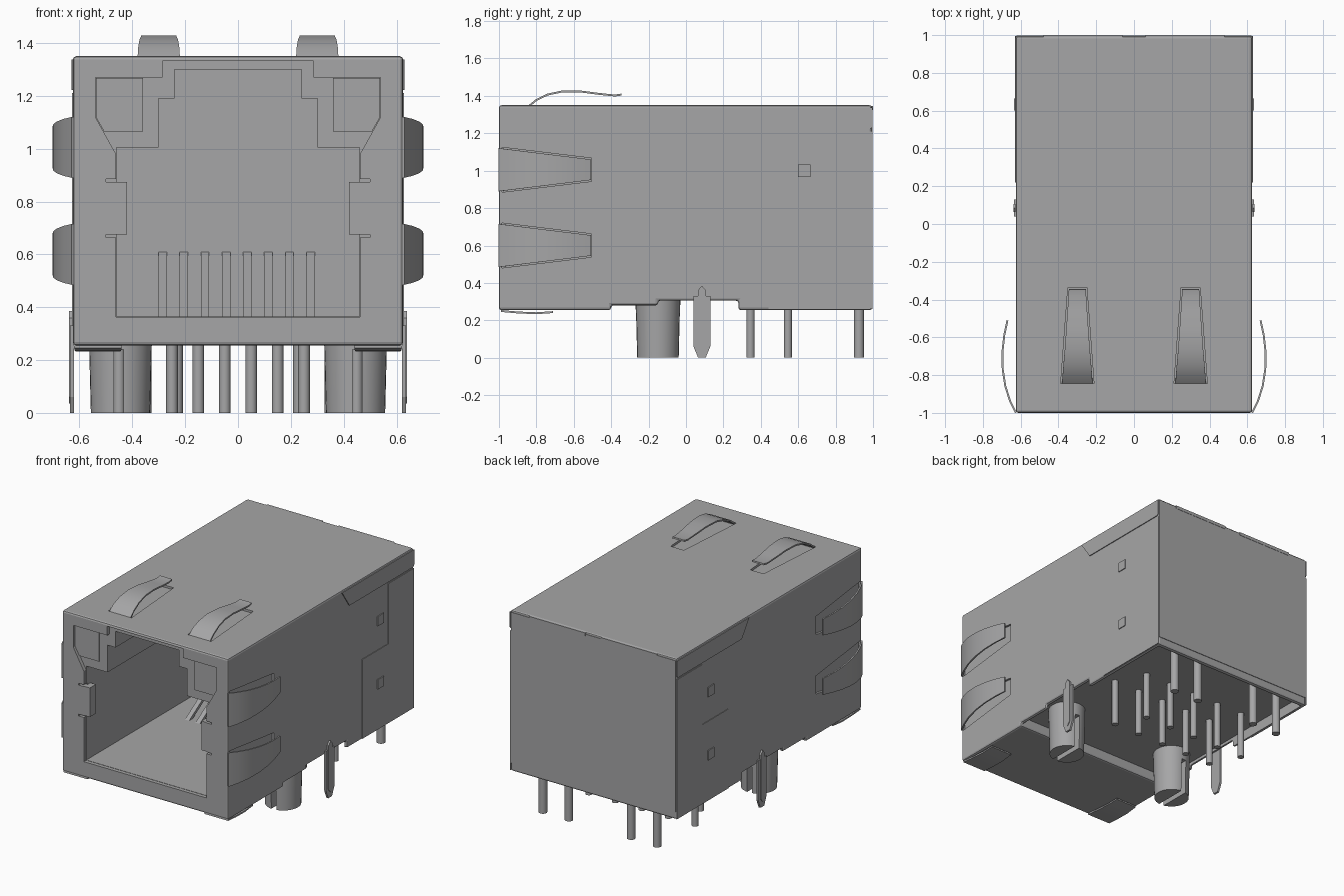
import bpy, bmesh, math
from mathutils import Vector

cube = bpy.data.objects.get("Cube")
if cube:
    bpy.data.objects.remove(cube, do_unlink=True)

GREY = (0.38, 0.38, 0.385, 1)
metal = bpy.data.materials.new("plain grey")
metal.use_nodes = True
metal.diffuse_color = GREY
metal.node_tree.nodes["Principled BSDF"].inputs["Base Color"].default_value = GREY


def add(name, bm):
    bmesh.ops.recalc_face_normals(bm, faces=bm.faces)
    mesh = bpy.data.meshes.new(name)
    bm.to_mesh(mesh)
    bm.free()
    mesh.materials.append(metal)
    ob = bpy.data.objects.new(name, mesh)
    bpy.context.collection.objects.link(ob)
    return ob


def prism(name, pts, axis, a, b):
    """Extrude a 2D outline from a to b along the given axis."""
    bm = bmesh.new()

    def place(p, d):
        return {"x": (d, p[0], p[1]), "y": (p[0], d, p[1]), "z": (p[0], p[1], d)}[axis]
    face = bm.faces.new([bm.verts.new(place(p, a)) for p in pts])
    new = bmesh.ops.extrude_face_region(bm, geom=[face])["geom"]
    shift = Vector(place((0, 0), b - a))
    bmesh.ops.translate(bm, verts=[v for v in new if isinstance(v, bmesh.types.BMVert)], vec=shift)
    return add(name, bm)


def box(name, x0, x1, y0, y1, z0, z1):
    return prism(name, [(x0, y0), (x1, y0), (x1, y1), (x0, y1)], "z", z0, z1)


def bake(ob):
    deps = bpy.context.evaluated_depsgraph_get()
    mesh = bpy.data.meshes.new_from_object(ob.evaluated_get(deps))
    ob.modifiers.clear()
    ob.data = mesh


def cut(ob, cutters):
    for c in cutters:
        m = ob.modifiers.new("cut", "BOOLEAN")
        m.operation = "DIFFERENCE"
        m.solver = "EXACT"
        m.object = c
    bake(ob)
    for c in cutters:
        bpy.data.objects.remove(c, do_unlink=True)


def smooth(ob):
    bpy.ops.object.select_all(action="DESELECT")
    ob.select_set(True)
    bpy.context.view_layer.objects.active = ob
    bpy.ops.object.shade_smooth_by_angle(angle=math.radians(35))


def cylinder(name, x, y, r0, r1, z0, z1, sides):
    bm = bmesh.new()
    bmesh.ops.create_cone(bm, cap_ends=True, segments=sides, radius1=r0, radius2=r1, depth=z1 - z0)
    bmesh.ops.translate(bm, verts=bm.verts, vec=(x, y, (z0 + z1) / 2))
    return add(name, bm)


def mirrored(half):
    """Close a right-hand outline (bottom to top) with its mirror image."""
    return half + [(-x, z) for x, z in reversed(half)]


def spring(name, base, normal, across, path):
    """Bowed, tapering contact strip; path holds (y, lift, half width)."""
    bm = bmesh.new()
    rows = []
    for y, lift, hw in path:
        c = Vector(base) + Vector((0, y, 0)) + Vector(normal) * lift
        rows.append([bm.verts.new(c + Vector(across) * s * hw) for s in (-1, 1)])
    for p, q in zip(rows, rows[1:]):
        bm.faces.new((p[0], p[1], q[1], q[0]))
    ob = add(name, bm)
    m = ob.modifiers.new("thickness", "SOLIDIFY")
    m.thickness = 0.01
    m.offset = 0
    bake(ob)
    smooth(ob)


W = 0.625

# Shell with stepped lower edge
side = [(-1, .255), (-.4, .255), (-.4, .28), (-.15, .28), (-.15, .305), (.28, .305),
        (.28, .255), (.994, .255), (.994, 1.35), (-1, 1.35)]
shell = prism("shell", side, "x", -W, W)
bev = shell.modifiers.new("soft edges", "BEVEL")
bev.width = 0.014
bev.segments = 2
bake(shell)

# Socket, front opening, lamp pockets and hollow underside
socket = mirrored([(.46, .365), (.46, 1.005), (.3, 1.005), (.3, 1.19), (.24, 1.19), (.24, 1.3)])
opening = mirrored([(.462, .363), (.462, .98), (.54, 1.12), (.54, 1.27), (.285, 1.27), (.285, 1.332)])
cutters = [
    prism("socket_cutter", socket, "y", -1.1, .25),
    prism("opening_cutter", opening, "y", -1.1, -.975),
    box("underside_cutter", -.605, .605, -.4, .97, .2, .325),
]
SIDES = (-1, 1)
SPRING_Z = (.6, 1.005)
for s in SIDES:
    # Windows behind the springs
    for z in SPRING_Z:
        win = [(-.985, z - .12), (-.505, z - .062), (-.505, z + .062), (-.985, z + .12)]
        a, b = sorted((s * .61, s * .7))
        cutters.append(prism("window_cutter", win, "x", a, b))
    x = s * .3
    win = [(x - .088, -.845), (x + .088, -.845), (x + .05, -.335), (x - .05, -.335)]
    cutters.append(prism("window_cutter", win, "z", 1.335, 1.4))
    # Relief slots beside the socket
    for z in (.67, .88):
        a, b = sorted((s * .44, s * .5))
        cutters.append(box("slot_cutter", a, b, -1.1, -.96, z - .006, z + .006))
cut(shell, cutters)

# Plates, springs, tabs and posts on both sides
for s in SIDES:
    tag = "left" if s > 0 else "right"

    def plate(name, pts, lift, depth=.006):
        a, b = sorted((s * (W + lift - depth), s * (W + lift)))
        return prism(f"{tag}_{name}", pts, "x", a, b)

    plate("rear_wrap", [(.72, 1.21), (.72, .8), (.44, .8), (.44, .26), (.996, .26), (.996, 1.21)], .004)
    plate("cover_flap", [(.22, 1.338), (.3, 1.222), (.985, 1.222), (.996, 1.235), (.996, 1.338)], .006)
    for z in (.57, 1.0):
        plate("latch_square", [(.6, z - .033), (.665, z - .033), (.665, z + .033), (.6, z + .033)], .01)
    plate("ground_tab", [(.04, .06), (.065, 0), (.105, 0), (.13, .06), (.13, .33), (.04, .33)], .01, .014)
    plate("ground_tab_rib", [(.063, .06), (.085, .035), (.107, .06), (.107, .36), (.085, .385), (.063, .36)],
          .014, .012)

    bow = [(-1, 0, .115), (-.94, .03, .108), (-.86, .056, .098), (-.77, .07, .087),
           (-.68, .072, .076), (-.59, .062, .065), (-.51, .045, .055)]
    for z in SPRING_Z:
        spring(f"{tag}_side_spring", (s * W, 0, z), (s, 0, 0), (0, 0, 1), bow)
    arch = [(-.84, -.005, .08), (-.8, .028, .078), (-.74, .057, .073), (-.66, .074, .066),
            (-.56, .073, .059), (-.46, .06, .052), (-.38, .052, .047), (-.345, .057, .045)]
    spring(f"{tag}_top_spring", (s * .3, 0, 1.35), (0, 0, 1), (1, 0, 0), arch)
    low = [(-.99, 0, .09), (-.9, .008, .088), (-.8, .012, .085), (-.71, .006, .08)]
    spring(f"{tag}_bottom_spring", (s * .53, 0, .25), (0, 0, -1), (1, 0, 0), low)

    # Lamp lens and inner shield tab
    lens = [(s * x, z) for x, z in ((.36, 1.065), (.507, 1.065), (.538, 1.12), (.538, 1.268), (.36, 1.268))]
    prism(f"{tag}_lamp_lens", lens, "y", -.983, -.974)
    a, b = sorted((s * .42, s * .47))
    box(f"{tag}_socket_tab", a, b, -.995, -.93, .676, .874)

    # Split locating post
    post = cylinder(f"{tag}_locating_post", s * .445, -.15, .112, .121, 0, .35, 32)
    cut(post, [box("slit_cutter", s * .452 - .018, s * .452 + .018, -.4, .1, -.1, .24)])
    smooth(post)

# Back cover and its folded upper seams
box("back_cover", -W + .004, W - .004, .99, .998, .31, 1.338)
for x in (-.27, .27):
    box("back_fold", x - .21, x + .21, .98, 1, 1.325, 1.347)

# Sloping contacts inside the socket
for i in range(8):
    x = -.285 + i * .08
    prism("contact", [(-.15, .36), (-.11, .36), (.26, .59), (.26, .615)], "x", x - .016, x + .016)

# Solder pins
rows = {.345: [.45 - .2 * i for i in range(5)], .545: [.35 - .2 * i for i in range(5)],
        .925: [.43, .235, -.235, -.43]}
for y, xs in rows.items():
    r = .027 if y > .9 else .022
    for x in xs:
        smooth(cylinder("solder_pin", x, y, r, r, 0, .34, 16))
